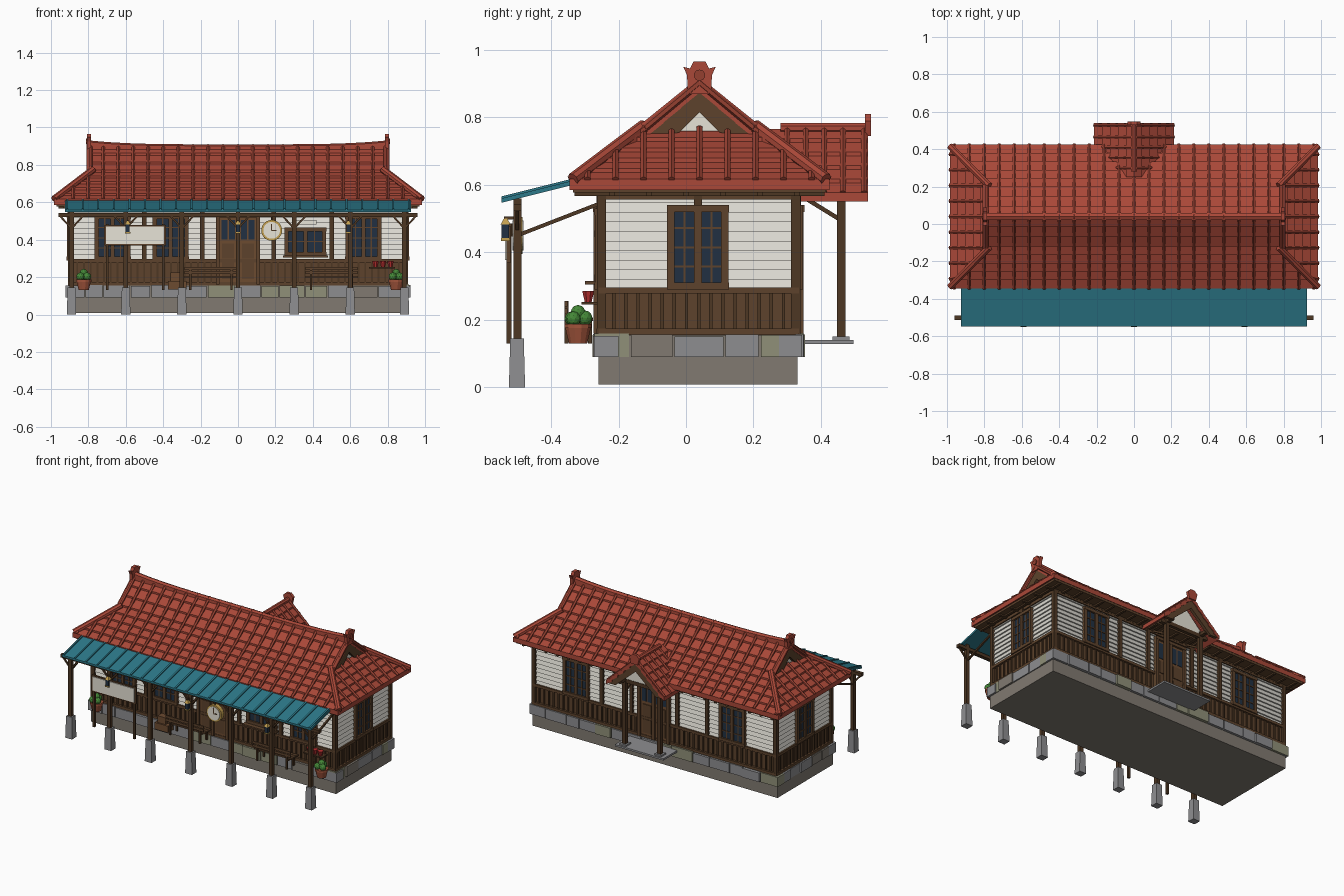
import bpy, bmesh, math, random
from mathutils import Vector

if "Cube" in bpy.data.objects:
    bpy.data.objects.remove(bpy.data.objects["Cube"])

random.seed(4)
COL = dict(red=(.40, .065, .04), darkred=(.30, .05, .03), teal=(.025, .19, .25), wood=(.075, .038, .017),
           plank=(.11, .055, .025), door=(.15, .07, .03), white=(.72, .70, .64), glass=(.015, .03, .055),
           stone=(.27, .27, .28), olive=(.28, .28, .19), base=(.22, .195, .165), cream=(.8, .77, .68),
           gold=(.55, .35, .08), terra=(.36, .09, .045), leaf=(.06, .25, .04), pink=(.5, .03, .03))
mats, parts = {}, {}
for k, c in COL.items():
    mats[k] = bpy.data.materials.new(k)
    mats[k].diffuse_color = (*c, 1)


def part(name, mat):
    return parts.setdefault(name, (bmesh.new(), mat))[0]


def loft(name, mat, a, b):
    """Closed solid between two loops with equal point counts."""
    bm = part(name, mat)
    A, B = [bm.verts.new(p) for p in a], [bm.verts.new(p) for p in b]
    n = len(A)
    bm.faces.new(A)
    bm.faces.new(B[::-1])
    for i in range(n):
        bm.faces.new((A[i], B[i], B[(i + 1) % n], A[(i + 1) % n]))


def box(name, mat, x0, x1, y0, y1, z0, z1, top=0):
    """Axis box; top insets the upper face."""
    q = lambda z, t: [(x0 + t, y0 + t, z), (x1 - t, y0 + t, z), (x1 - t, y1 - t, z), (x0 + t, y1 - t, z)]
    loft(name, mat, q(z0, 0), q(z1, top))


def rod(name, mat, p, q, r, n=6, r2=None):
    p, q = Vector(p), Vector(q)
    rot = (q - p).to_track_quat('Z', 'Y')
    ring = lambda c, s: [c + rot @ Vector((s * math.cos((i + .5) * math.tau / n), s * math.sin((i + .5) * math.tau / n), 0)) for i in range(n)]
    loft(name, mat, ring(p, r), ring(q, r if r2 is None else r2))


def ball(name, mat, c, r):
    bm = part(name, mat)
    v = bmesh.ops.create_icosphere(bm, subdivisions=2, radius=r)['verts']
    bmesh.ops.translate(bm, verts=v, vec=c)


# Wall coordinates: u along wall, o outward, z up
X, YF, YB, YC = .895, -.25, .325, .04


def wbox(name, mat, side, u0, u1, o0, o1, z0, z1):
    if side == 'front': box(name, mat, u0, u1, YF - o1, YF - o0, z0, z1)
    if side == 'back': box(name, mat, u0, u1, YB + o0, YB + o1, z0, z1)
    if side == 'right': box(name, mat, X + o0, X + o1, u0, u1, z0, z1)
    if side == 'left': box(name, mat, -X - o1, -X - o0, u0, u1, z0, z1)


def window(side, u, w, z0, z1, rows=4):
    wbox('window_glass', 'glass', side, u - w, u + w, -.02, .01, z0, z1)
    for a in (u - w, u, u + w):
        wbox('window_frames', 'plank', side, a - .011, a + .011, -.01, .02, z0, z1)
    for a in (z0, z1):
        wbox('window_frames', 'plank', side, u - w - .012, u + w + .012, -.01, .022, a - .01, a + .01)
    for i in range(1, rows):
        z = z0 + (z1 - z0) * i / rows
        wbox('window_muntins', 'plank', side, u - w, u + w, 0, .014, z - .003, z + .003)
    for a in (u - w / 2, u + w / 2):
        wbox('window_muntins', 'plank', side, a - .003, a + .003, 0, .014, z0, z1)


def door(side):
    wbox('door_leaves', 'door', side, -.1, .1, -.02, .012, .165, .52)
    for a in (-.108, 0, .108):
        wbox('door_frames', 'plank', side, a - .01, a + .01, -.01, .024, .16, .53)
    wbox('door_frames', 'plank', side, -.118, .118, -.01, .026, .52, .54)
    for a in (-.053, .053):
        for b in (-.02, .02):
            wbox('door_glass', 'glass', side, a + b - .016, a + b + .016, 0, .015, .40, .505)
        wbox('door_panels', 'plank', side, a - .032, a + .032, 0, .017, .19, .28)
        wbox('door_panels', 'plank', side, a - .032, a + .032, 0, .017, .30, .38)


# Foundation and stone course
box('foundation', 'base', -.91, .91, -.26, .33, .008, .155)
for side, lo, hi in (('front', -.925, .925), ('back', -.925, .925), ('left', -.275, .345), ('right', -.275, .345)):
    u = lo
    while u < hi - .01:
        e = u + random.uniform(.09, .16)
        if e > hi - .06: e = hi
        m = random.choice(('stone', 'stone', 'olive', 'base'))
        wbox('stones_' + m, m, side, u + .003, e - .003, -.05, random.uniform(.018, .028), .09, random.uniform(.15, .16))
        u = e

# Walls: planked wainscot, clapboards, posts
box('wainscot', 'plank', -X, X, YF, YB, .155, .29)
for i in range(10):
    z = .29 + i * .0285
    box('clapboards', 'white', -X - .006, X + .006, YF - .006, YB + .006, z, z + .0285, .009)
for side, lo, hi in (('front', -X, X), ('back', -X, X), ('left', YF, YB), ('right', YF, YB)):
    n = round((hi - lo) / .036)
    for i in range(1, n):
        u = lo + (hi - lo) * i / n
        wbox('wainscot_battens', 'wood', side, u - .005, u + .005, -.01, .008, .16, .29)
    for z, o in ((.165, .015), (.287, .014), (.565, .012)):
        wbox('wall_rails', 'plank', side, lo - .01, hi + .01, -.01, o, z - .009, z + .009)
    for u in (lo, hi):
        wbox('corner_posts', 'wood', side, u - .013, u + .013, -.013, .014, .16, .575)
    window(side, YC - .005, .08, .3, .53) if side in ('left', 'right') else door(side)
    for u in ((-.5, -.19, .19, .5) if side == 'front' else (-.39, -.17, .17, .39) if side == 'back' else (YC - .005,)):
        wbox('wall_timbers', 'wood', side, u - .012, u + .012, -.01, .016, .29, .575)
for u in (-.67, -.36, .67): window('front', u, .085, .3, .52)
window('front', .36, .1, .325, .455, 2)
wbox('ticket_shelf', 'plank', 'front', .24, .48, 0, .05, .305, .315)
wbox('ticket_plate', 'cream', 'front', .3, .42, 0, .016, .48, .505)
for u in (-.58, .58): window('back', u, .085, .3, .53)


# Main roof: hip-and-gable with stepped courses
def rz(d):
    return .895 - d * .135 / .16 if d < .16 else .76 - (d - .16) * .155 / .225


def hw(d):
    return .80 if d < .16 else .80 + (d - .16) / .225 * .185


def course(name, f, d0, d1, w0, w1):
    up, dn = rz(d0), rz(d1)
    ring = lambda a, b: [f(-w0, d0, up + a), f(w0, d0, up + a), f(w1, d1, dn + b), f(-w1, d1, dn + b)]
    loft(name, 'red', ring(0, .012), ring(-.022, -.02))


DS = [0, .053, .107, .16, .205, .25, .295, .34, .385]
for s in (-1, 1):
    main = lambda u, d, z: (u, YC + s * d, z)
    hip = lambda u, d, z: (s * (.78 + (d - .16) / .225 * .205), YC + u, z)
    for a, b in zip(DS, DS[1:]):
        course('main_roof_tiles', main, a, b, hw(a), hw(b))
        if a >= .16: course('hip_roof_tiles', hip, a, b, a, b)
    for i in range(-12, 13):
        u = i * .08
        d = max(0, .16 + (abs(u) - .80) / .185 * .225) if abs(u) > .8 else 0
        pts = [d] + [k for k in (.16, .385) if k > d]
        for a, b in zip(pts, pts[1:]):
            rod('main_roof_ribs', 'darkred', main(u, a, rz(a) + .008), main(u, b, rz(b) + .01), .011)
    for i in range(-4, 5):
        u = i * .083
        d = max(.16, abs(u))
        rod('hip_roof_ribs', 'darkred', hip(u, d, rz(d) + .008), hip(u, .385, rz(.385) + .01), .011)
    for t in (-1, 1):  # hip ridges, verges, bargeboards
        rod('hip_ridges', 'red', (s * .775, YC + t * .165, .775), (s * .983, YC + t * .375, .617), .019, 8)
        rod('verge_ridges', 'red', (s * .79, YC, .905), (s * .79, YC + t * .165, .772), .013, 8)
        bg = lambda x: [(x, YC, .88), (x, YC + t * .165, .745), (x, YC + t * .06, .755), (x, YC, .815)]
        loft('bargeboards', 'plank', bg(s * .775), bg(s * .798))
    loft('gable_infill', 'cream', *[[(x, YC - .15, .745), (x, YC + .15, .745), (x, YC, .87)] for x in (s * .75, s * .77)])
    # Ridge-end ornaments
    orn = [(-.034, .87), (.034, .87), (.037, .925), (.048, .95), (.028, .945), (.018, .966), (-.018, .966), (-.028, .945), (-.048, .95), (-.037, .925)]
    loft('ridge_ornaments', 'red', *[[(x, YC + a, z) for a, z in orn] for x in (s * .785, s * .808)])
    rod('ornament_bosses', 'darkred', (s * .79, YC, .925), (s * .814, YC, .925), .017, 10)
rise = lambda x: .91 + .02 * abs(x / .79) ** 4
for i in range(16):  # curved ridge
    a, b = -.79 + i * .09875, -.79 + (i + 1) * .09875
    loft('main_ridge', 'red', *[[(x, YC - .02, .87), (x, YC + .02, .87), (x, YC + .018, rise(x) - .008), (x, YC, rise(x)), (x, YC - .018, rise(x) - .008)] for x in (a, b)])
box('roof_soffit', 'plank', -.97, .97, -.335, .415, .577, .592)
for i in range(-11, 12):
    box('rafters', 'wood', i * .084 - .008, i * .084 + .008, -.33, .41, .567, .58)
for i in range(-2, 4):
    box('rafters', 'wood', -.96, .96, i * .11 - .008, i * .11 + .008, .567, .58)

# Front awning
az = lambda y: .553 + (y + .547) * .25
aw = lambda x0, x1, a, b: loft('awning' if x1 - x0 > .1 else 'awning_seams', 'teal', *[[(x, -.547, az(-.547) + a), (x, -.26, az(-.26) + a), (x, -.26, az(-.26) + b), (x, -.547, az(-.547) + b)] for x in (x0, x1)])
aw(-.925, .925, -.006, .007)
for i in range(-11, 12): aw(i * .083 - .005, i * .083 + .005, 0, .013)
box('awning_beam', 'wood', -.96, .96, -.512, -.488, .522, .543)
for x in (-.89, -.6, -.3, 0, .3, .6, .89):
    box('pedestals', 'stone', x - .025, x + .025, -.525, -.477, 0, .145, .004)
    box('awning_posts', 'wood', x - .012, x + .012, -.512, -.488, .145, .56)
    rod('awning_braces', 'wood', (x, -.5, .45), (x, -.25, .547), .008, 4)
    for s in (-1, 1):
        rod('knee_braces', 'wood', (x, -.5, .46), (x + s * .06, -.5, .525), .007, 4)

# Rear porch
pz = lambda d: .765 - d * .93
for s in (-1, 1):
    for i in range(5):
        a, b = i * .043, (i + 1) * .043
        q = lambda y: [(s * a, y, pz(a)), (s * b, y, pz(b) + .012), (s * b, y, pz(b) - .014), (s * a, y, pz(a) - .025)]
        loft('porch_roof_tiles', 'red', q(.25), q(.54))
    for y in (.3, .355, .41, .465, .528):
        rod('porch_roof_ribs', 'darkred', (0, y, pz(0) + .005), (s * .212, y, pz(.212) + .008), .01)
    bb = lambda y: [(0, y, .745), (s * .205, y, .56), (s * .15, y, .56), (0, y, .69)]
    loft('porch_bargeboards', 'plank', bb(.515), bb(.535))
    box('porch_posts', 'wood', s * .13 - .013, s * .13 + .013, .447, .473, .14, .6)
    box('porch_footings', 'stone', s * .13 - .025, s * .13 + .025, .435, .485, .135, .15)
    rod('porch_braces', 'wood', (s * .13, .33, .575), (s * .13, .46, .495), .009, 4)
    box('porch_side_beams', 'wood', s * .13 - .011, s * .13 + .011, .32, .52, .57, .592)
box('porch_cross_beam', 'wood', -.18, .18, .449, .471, .56, .585)
loft('porch_infill', 'cream', *[[(-.15, y, .585), (.15, y, .585), (0, y, .735)] for y in (.455, .468)])
rod('porch_ridge', 'red', (0, .28, .768), (0, .54, .768), .016, 8)
loft('porch_ornament', 'red', *[[(a, y, z) for a, z in ((-.025, .745), (.025, .745), (.036, .79), (.015, .81), (-.015, .81), (-.036, .79))] for y in (.53, .549)])
box('porch_slab', 'stone', -.18, .18, .32, .497, .128, .14)

# Sign board, clock, lanterns
for x in (-.7, -.4): box('sign_posts', 'wood', x - .007, x + .007, -.532, -.518, .13, .485)
box('sign_frame', 'plank', -.715, -.385, -.532, -.52, .368, .478)
box('sign_panel', 'cream', -.705, -.395, -.537, -.53, .377, .47)
rod('clock_case', 'gold', (.18, -.485, .45), (.18, -.512, .45), .056, 20)
for y, e in ((-.512, -.515), (-.485, -.482)):
    rod('clock_faces', 'cream', (.18, y, .45), (.18, e, .45), .045, 20)
box('clock_hands', 'wood', .177, .183, -.518, -.514, .45, .485)
box('clock_hands', 'wood', .18, .205, -.518, -.514, .447, .453)
rod('clock_hanger', 'wood', (.18, -.5, .5), (.18, -.5, .53), .005)
for x in (-.59, 0, .59):
    box('lantern_glass', 'glass', x - .011, x + .011, -.547, -.525, .44, .482)
    box('lantern_caps', 'gold', x - .016, x + .016, -.55, -.52, .482, .5, .01)
    box('lantern_caps', 'gold', x - .014, x + .014, -.549, -.522, .434, .442)
    box('lantern_arms', 'wood', x - .004, x + .004, -.54, -.5, .498, .506)

# Benches, suitcase
for c in (-.145, .5):
    for y in (-.335, -.31, -.285): box('bench_seats', 'plank', c - .14, c + .14, y - .01, y + .01, .196, .206)
    for z in (.225, .247): box('bench_backs', 'plank', c - .14, c + .14, -.36, -.352, z - .008, z + .008)
    for x in (c - .11, c + .11):
        box('bench_legs', 'wood', x - .006, x + .006, -.36, -.348, .13, .255)
        box('bench_legs', 'wood', x - .006, x + .006, -.29, -.278, .13, .2)
        box('bench_legs', 'wood', x - .006, x + .006, -.355, -.28, .183, .196)
box('suitcases', 'door', -.375, -.275, -.35, -.29, .135, .18)
box('suitcases', 'plank', -.36, -.3, -.34, -.295, .18, .225)

# Potted plants and flower shelf
for x in (-.825, .845):
    rod('planters', 'terra', (x, -.32, .13), (x, -.32, .178), .028, 12, .04)
    rod('planters', 'terra', (x, -.32, .175), (x, -.32, .188), .042, 12)
    for dx, dy, z, r in ((-.018, -.018, .203, .022), (.018, -.014, .203, .022), (0, .02, .205, .023), (0, 0, .222, .022)):
        ball('plants', 'leaf', (x + dx, -.32 + dy, z), r)
box('flower_shelf', 'wood', .7, .84, -.31, -.25, .245, .253)
for x in (.735, .775, .815):
    rod('flower_pots', 'pink', (x, -.29, .253), (x, -.29, .285), .011, 8, .019)

# Build the objects
for name, (bm, mat) in parts.items():
    bmesh.ops.recalc_face_normals(bm, faces=bm.faces)
    me = bpy.data.meshes.new(name)
    bm.to_mesh(me)
    bm.free()
    me.materials.append(mats[mat])
    bpy.context.collection.objects.link(bpy.data.objects.new(name, me))

for m in bpy.data.materials:
    if m.users and not m.is_grease_pencil:
        m.use_nodes = True
        m.node_tree.nodes["Principled BSDF"].inputs["Base Color"].default_value = m.diffuse_color
